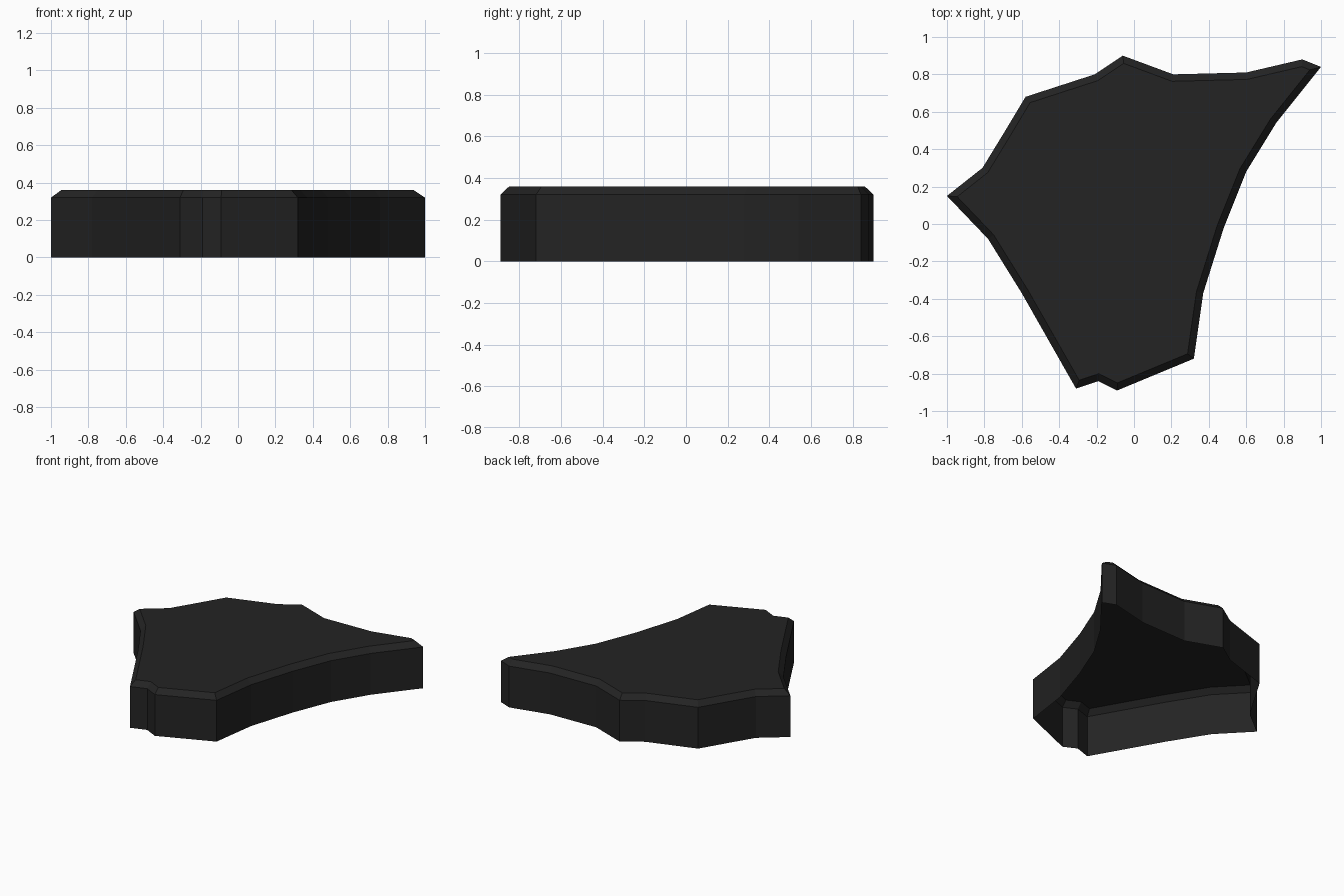
import bpy, bmesh
from mathutils import Vector

if "Cube" in bpy.data.objects:
    bpy.data.objects.remove(bpy.data.objects["Cube"])

WALL_TOP, TOP, INSET = 0.32, 0.36, 0.037

# Outline of the slab seen from above, clockwise from the left tip
outline = [Vector(p) for p in [
    (-1, 0.15), (-0.81, 0.30), (-0.70, 0.48), (-0.58, 0.68), (-0.21, 0.80),
    (-0.06, 0.90), (0.21, 0.80), (0.60, 0.81), (0.90, 0.88), (1.0, 0.84),
    (0.76, 0.54), (0.60, 0.28), (0.48, -0.02), (0.37, -0.37), (0.32, -0.72),
    (-0.09, -0.89), (-0.19, -0.84), (-0.31, -0.88), (-0.60, -0.37), (-0.78, -0.08)]]
outline.reverse()  # counter-clockwise
n = len(outline)


def inward(a, b):
    d = (b - a).normalized()
    return Vector((-d.y, d.x))


def inset(points, dist):
    """Mitred offset of the outline towards its inside."""
    result = []
    for i, p in enumerate(points):
        n1 = inward(points[i - 1], p)
        n2 = inward(p, points[(i + 1) % n])
        result.append(p + (n1 + n2) * dist / (1 + n1.dot(n2)))
    return result


bm = bmesh.new()
rings = [[bm.verts.new((p.x, p.y, z)) for p in pts] for pts, z in (
    (outline, 0), (outline, WALL_TOP), (inset(outline, INSET), TOP))]

# Upright walls and chamfered rim; the underside stays open
for low, high in zip(rings, rings[1:]):
    for i in range(n):
        j = (i + 1) % n
        bm.faces.new((low[i], low[j], high[j], high[i]))

# Flat top
top = bm.faces.new(rings[-1])
bmesh.ops.triangulate(bm, faces=[top])

mesh = bpy.data.meshes.new("slab")
bm.to_mesh(mesh)
bm.free()
slab = bpy.data.objects.new("slab", mesh)
bpy.context.collection.objects.link(slab)

# Single dark colour
mat = bpy.data.materials.new("charcoal")
mat.diffuse_color = (0.017, 0.017, 0.017, 1)
mat.use_nodes = True
mat.node_tree.nodes["Principled BSDF"].inputs["Base Color"].default_value = mat.diffuse_color
mesh.materials.append(mat)
